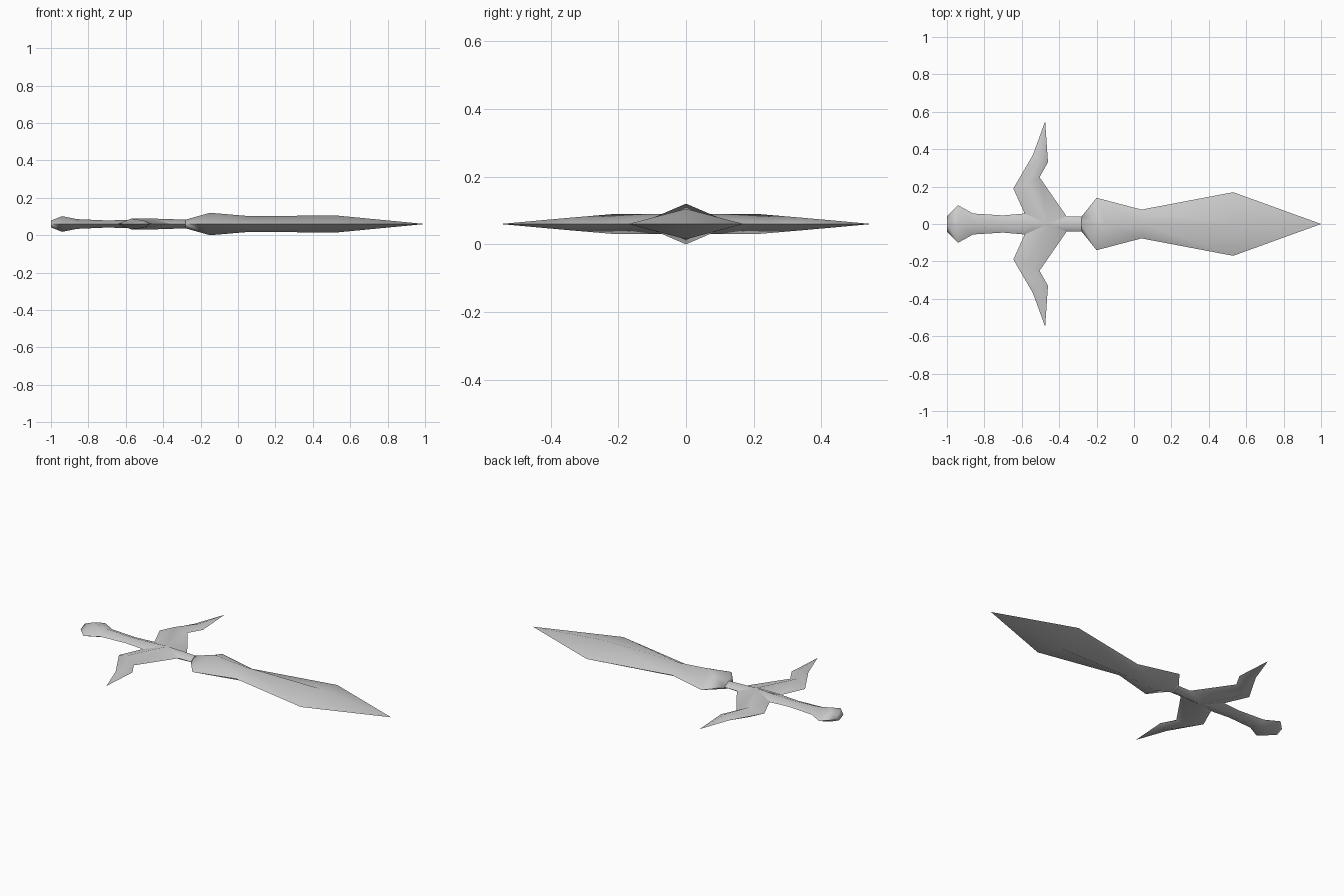
import bpy, bmesh, math

if "Cube" in bpy.data.objects:
    bpy.data.objects.remove(bpy.data.objects["Cube"])

MID = 0.06  # height of the sword's flat centre plane

steel = bpy.data.materials.new("light_grey")
steel.diffuse_color = (0.6, 0.6, 0.6, 1)
steel.use_nodes = True
steel.node_tree.nodes["Principled BSDF"].inputs["Base Color"].default_value = steel.diffuse_color


def loft(name, sections, tip=None, cap_start=True):
    """Skin four-point diamond sections, ending in a tip or a flat cap."""
    bm = bmesh.new()
    rings = [[bm.verts.new(p) for p in s] for s in sections]
    for a, b in zip(rings, rings[1:]):
        for i in range(4):
            j = (i + 1) % 4
            bm.faces.new((a[i], a[j], b[j], b[i]))
    if tip:
        t = bm.verts.new(tip)
        for i in range(4):
            bm.faces.new((rings[-1][i], rings[-1][(i + 1) % 4], t))
    else:
        bm.faces.new(rings[-1])
    if cap_start:
        bm.faces.new(rings[0])
    bmesh.ops.recalc_face_normals(bm, faces=bm.faces)
    mesh = bpy.data.meshes.new(name)
    bm.to_mesh(mesh)
    bm.free()
    mesh.materials.append(steel)
    ob = bpy.data.objects.new(name, mesh)
    bpy.context.collection.objects.link(ob)
    bpy.ops.object.select_all(action='DESELECT')
    ob.select_set(True)
    bpy.context.view_layer.objects.active = ob
    bpy.ops.object.shade_smooth_by_angle(angle=math.radians(75))
    return ob


def diamond(rim_x, half_width, ridge_x, half_height):
    return [(rim_x, half_width, MID), (ridge_x, 0, MID + half_height),
            (rim_x, -half_width, MID), (ridge_x, 0, MID - half_height)]


# Blade: waisted above the base, widest before the point
loft("blade", [diamond(-0.28, 0.04, -0.28, 0.023),
               diamond(-0.20, 0.14, -0.15, 0.06),
               diamond(0.04, 0.077, 0.05, 0.043),
               diamond(0.53, 0.17, 0.53, 0.045)], tip=(1, 0, MID))

# Handle with flared pommel
loft("handle", [diamond(x, w, x, h) for x, w, h in (
    (-1.0, 0.04, 0.018), (-0.94, 0.10, 0.042), (-0.86, 0.056, 0.026),
    (-0.70, 0.046, 0.019), (-0.585, 0.056, 0.022), (-0.46, 0.04, 0.029),
    (-0.36, 0.04, 0.026), (-0.28, 0.04, 0.023))])

# Guard: a bent, pointed wing on each side
# each row: back rim, ridge, front rim (x, y), ridge half height
WING = [((-0.585, 0.056), (-0.46, 0.0), (-0.36, 0.04), 0.029),
        ((-0.645, 0.19), (-0.57, 0.22), (-0.505, 0.25), 0.029),
        ((-0.54, 0.37), (-0.50, 0.35), (-0.46, 0.33), 0.018)]
for side, label in ((1, "left"), (-1, "right")):
    rows = [[(a[0], side * a[1], MID), (r[0], side * r[1], MID + h),
             (b[0], side * b[1], MID), (r[0], side * r[1], MID - h)]
            for a, r, b, h in WING]
    loft("guard_wing_" + label, rows, tip=(-0.475, side * 0.55, MID),
         cap_start=False)
